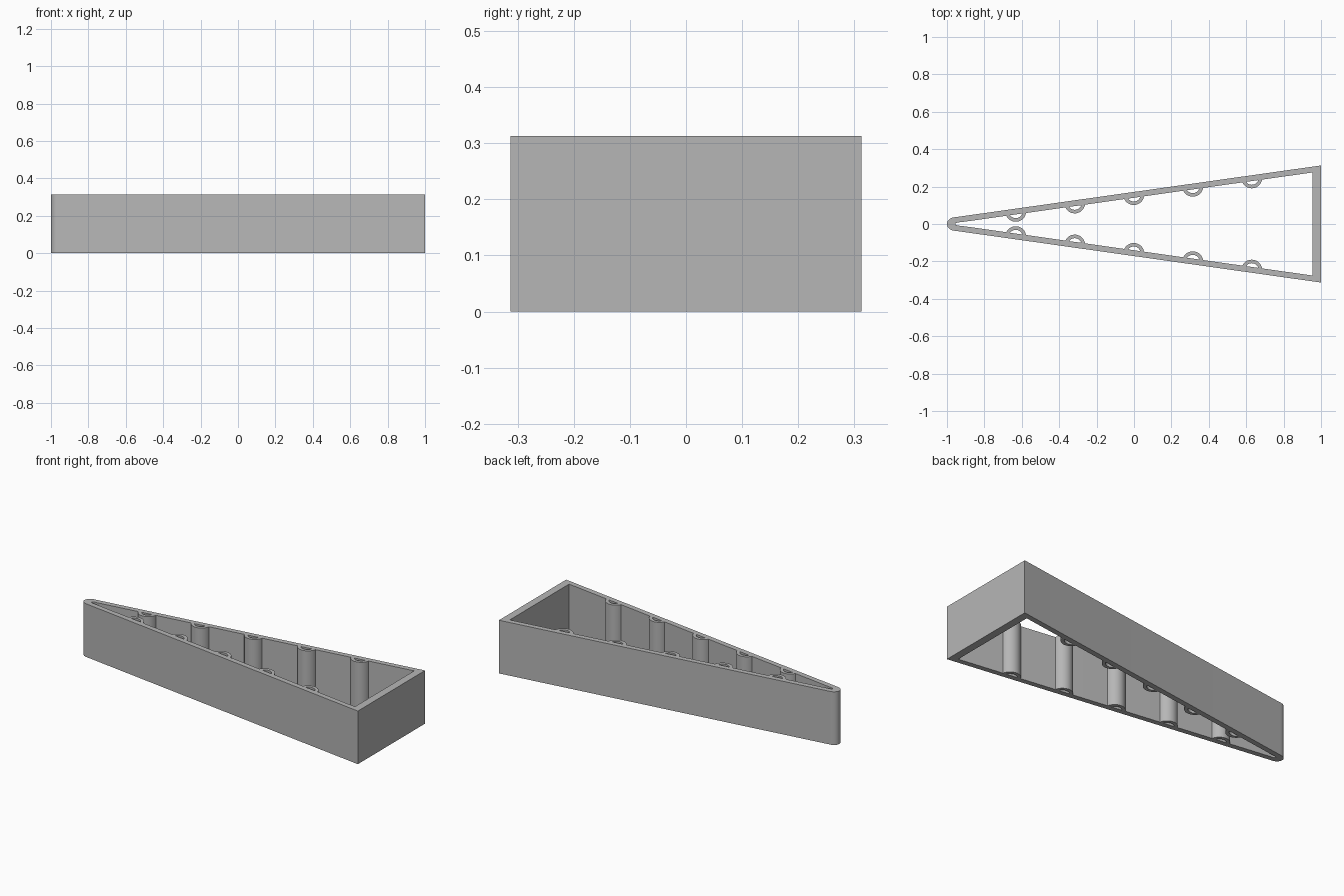
import bpy, bmesh, math

if "Cube" in bpy.data.objects:
    bpy.data.objects.remove(bpy.data.objects["Cube"])

H = 0.313          # height
T = 0.031          # side wall thickness, measured across y
SLOPE = 0.1415     # taper of the side walls
HALF = 0.313       # half width at the wide end

grey = bpy.data.materials.new("plain grey")
grey.diffuse_color = (0.47, 0.47, 0.47, 1)
grey.use_nodes = True
grey.node_tree.nodes["Principled BSDF"].inputs["Base Color"].default_value = grey.diffuse_color


def outer_y(x):
    return HALF - SLOPE * (1 - x)


def extruded_band(name, outer, inner, closed):
    """Vertical wall between two matching outlines."""
    bm = bmesh.new()
    n = len(outer)
    rows = [[bm.verts.new((x, y, z)) for x, y in line]
            for line, z in ((outer, 0), (outer, H), (inner, H), (inner, 0))]
    for i in range(n if closed else n - 1):
        j = (i + 1) % n
        for r in range(4):
            a, b = rows[r], rows[(r + 1) % 4]
            bm.faces.new((a[i], a[j], b[j], b[i]))
    if not closed:
        bm.faces.new([r[0] for r in rows])
        bm.faces.new([r[-1] for r in rows])
    bmesh.ops.recalc_face_normals(bm, faces=bm.faces)
    mesh = bpy.data.meshes.new(name)
    bm.to_mesh(mesh)
    bm.free()
    mesh.materials.append(grey)
    ob = bpy.data.objects.new(name, mesh)
    bpy.context.collection.objects.link(ob)
    bpy.context.view_layer.objects.active = ob
    ob.select_set(True)
    bpy.ops.object.shade_smooth_by_angle(angle=math.radians(30))
    ob.select_set(False)


def outline(x_end, x_nose, nose_len, inset):
    """Wedge outline: square wide end, elliptical nose."""
    y_end = outer_y(x_end) - inset
    y_nose = outer_y(x_nose) - inset
    pts = [(x_end, -y_end), (x_end, y_end)]
    for i in range(17):
        a = math.pi / 2 + math.pi * i / 16
        pts.append((x_nose + nose_len * math.cos(a), y_nose * math.sin(a)))
    return pts


# Wedge-shaped frame, open at top and bottom
extruded_band("wedge_frame", outline(1, -0.955, 0.045, 0),
              outline(0.955, -0.925, 0.031, T), True)

# Hollow half-round ribs along both inner walls
R_OUT, R_IN, SUNK = 0.056, 0.037, 0.017
c = 1 / math.hypot(1, SLOPE)
s = SLOPE * c


def arc(x0, side, radius):
    start = math.asin(SUNK / radius)
    pts = []
    for i in range(17):
        a = start + (math.pi - 2 * start) * i / 16
        u, v = radius * math.cos(a), radius * math.sin(a) - SUNK
        pts.append((x0 + u * c + v * s,
                    side * (outer_y(x0) - T + u * s - v * c)))
    return pts


for i in range(5):
    x0 = -0.63 + 0.3155 * i
    for side, label in ((1, "back"), (-1, "front")):
        extruded_band(f"{label}_rib_{i + 1}", arc(x0, side, R_OUT),
                      arc(x0, side, R_IN), False)
